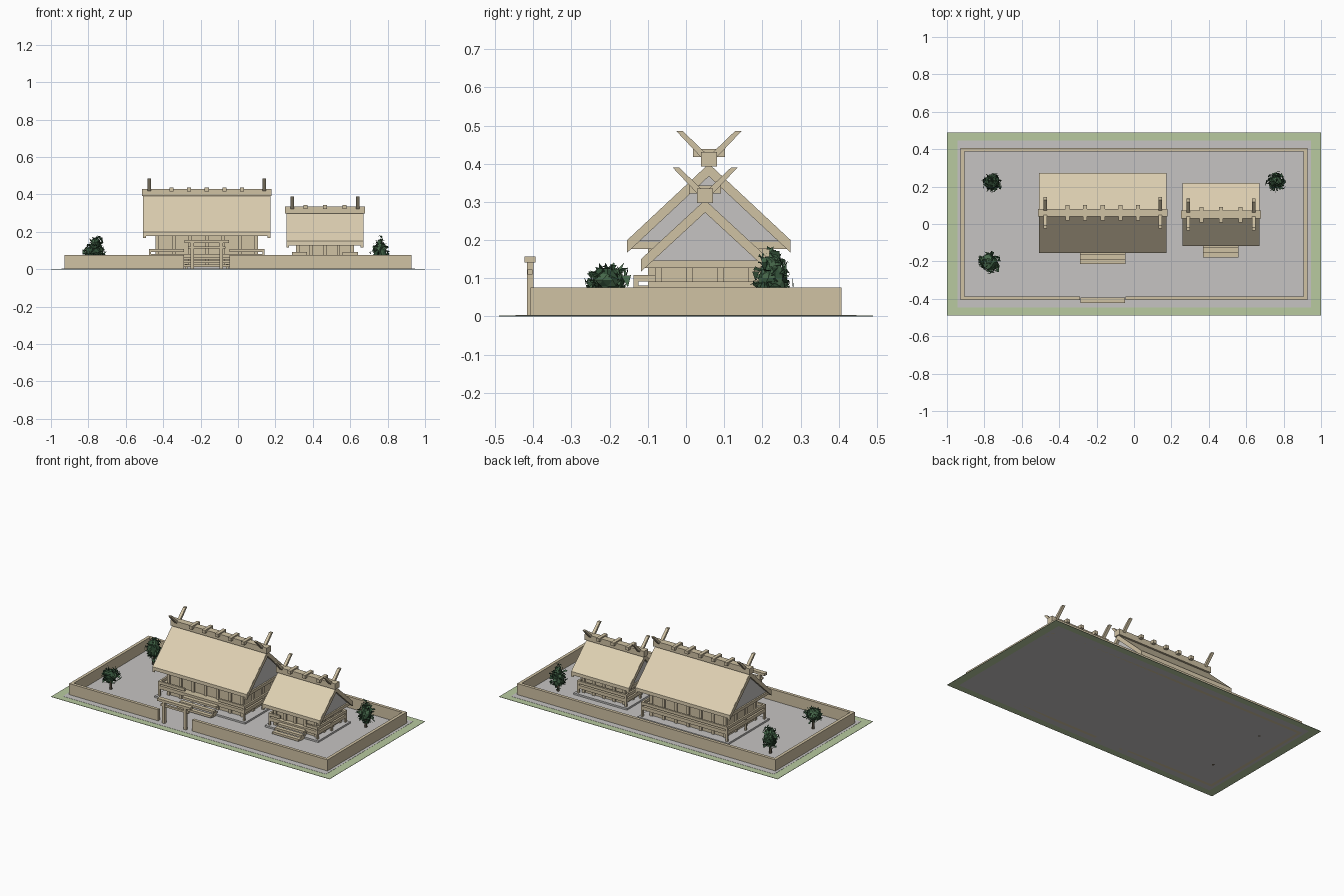
import bpy, bmesh, math, random
from mathutils import Vector

random.seed(4)
if "Cube" in bpy.data.objects:
    bpy.data.objects.remove(bpy.data.objects["Cube"])


def material(name, *rgb):
    lin = [(c / 255 / 12.92) if c < 10 else ((c / 255 + 0.055) / 1.055) ** 2.4 for c in rgb] + [1]
    m = bpy.data.materials.new(name)
    m.use_nodes = True
    m.diffuse_color = lin
    m.node_tree.nodes["Principled BSDF"].inputs["Base Color"].default_value = lin
    return m


THATCH = material("pale thatch", 222, 208, 178)
WOOD = material("cypress wood", 208, 194, 164)
GRAVEL = material("grey gravel", 198, 196, 194)
GRASS = material("grass green", 184, 202, 160)
LEAF = material("leaf green", 72, 106, 76)
DARK = material("dark leaf green", 50, 80, 56)
TRUNK = material("trunk brown", 98, 88, 74)


def finish(name, bm, *mats):
    me = bpy.data.meshes.new(name)
    bm.normal_update()
    bm.to_mesh(me)
    bm.free()
    for m in mats:
        me.materials.append(m)
    ob = bpy.data.objects.new(name, me)
    bpy.context.collection.objects.link(ob)
    return ob


def add_box(bm, x0, x1, y0, y1, z0, z1):
    for v in bmesh.ops.create_cube(bm, size=1)["verts"]:
        v.co = Vector(((x0 + x1) / 2 + v.co.x * (x1 - x0),
                       (y0 + y1) / 2 + v.co.y * (y1 - y0),
                       (z0 + z1) / 2 + v.co.z * (z1 - z0)))


def boxes(name, mat, *specs):
    bm = bmesh.new()
    for s in specs:
        add_box(bm, *s)
    return finish(name, bm, mat)


def prism(name, mat, profiles, spans):
    """Extrude each (y, z) profile along x over each span."""
    bm = bmesh.new()
    for pts in profiles:
        for x0, x1 in spans:
            face = bm.faces.new([bm.verts.new((x0, y, z)) for y, z in pts])
            new = bmesh.ops.extrude_face_region(bm, geom=[face])["geom"]
            for v in new:
                if isinstance(v, bmesh.types.BMVert):
                    v.co.x = x1
    bmesh.ops.recalc_face_normals(bm, faces=bm.faces)
    return finish(name, bm, mat)


# Ground: grass border around the gravel court
W, D, GX, GY = 1, 0.49, 0.945, 0.447
boxes("grass_border", GRASS,
      (-W, W, -D, -GY, 0, 0.002), (-W, W, GY, D, 0, 0.002),
      (-W, -GX, -GY, GY, 0, 0.002), (GX, W, -GY, GY, 0, 0.002))
boxes("gravel_court", GRAVEL, (-GX, GX, -GY, GY, 0, 0.003))

# Enclosing wall with a gate opening
X, Y, T, H = 0.927, 0.407, 0.02, 0.075
MAIN = -0.167
boxes("court_wall", WOOD,
      (-X, X, Y - T, Y, 0, H),
      (-X, MAIN - 0.122, -Y, T - Y, 0, H), (MAIN + 0.122, X, -Y, T - Y, 0, H),
      (-X, T - X, T - Y, Y - T, 0, H), (X - T, X, T - Y, Y - T, 0, H))

# Gate: two posts, tie beam and a wider top beam
boxes("gate", WOOD,
      *[(MAIN + s * 0.077 - 0.009, MAIN + s * 0.077 + 0.009, -0.417, -0.4, 0, 0.142) for s in (-1, 1)],
      (MAIN - 0.1, MAIN + 0.1, -0.415, -0.402, 0.11, 0.123),
      (MAIN - 0.12, MAIN + 0.12, -0.423, -0.394, 0.141, 0.157))


def hall(tag, cx, cy, hx, hy, eave, apex, deck, dx, dy, bx, by, bays, stair, logs, pitch):
    """Raised hall; hx/hy roof, dx/dy deck and bx/by body half sizes."""
    drop = 0.023
    edge = eave + drop
    slope = (apex - edge) / hy

    boxes(tag + "_base_slab", GRAVEL, (cx - dx - 0.015, cx + dx + 0.015, cy - dy - 0.015, cy + dy + 0.015, 0, 0.014))
    # Body with corner and bay posts
    boxes(tag + "_walls", WOOD, (cx - bx, cx + bx, cy - by, cy + by, 0.014, eave))
    posts = []
    w = 0.009
    for i in range(bays + 1):
        px = cx - bx + 2 * bx * i / bays
        posts += [(px - w, px + w, cy + s * by - w, cy + s * by + w, 0.014, eave) for s in (-1, 1)]
    for j in (1, 2):
        py = cy - by + 2 * by * j / 3
        posts += [(cx + s * bx - w, cx + s * bx + w, py - w, py + w, 0.014, eave) for s in (-1, 1)]
    boxes(tag + "_posts", WOOD, *posts)

    # Veranda deck with a low rail left open at the stair
    boxes(tag + "_deck", WOOD, (cx - dx, cx + dx, cy - dy, cy + dy, deck - 0.05, deck - 0.028))
    r, z0, z1 = 0.012, deck - 0.018, deck
    rails = [(cx - dx, cx + dx, cy + dy - r, cy + dy, z0, z1)]
    for s in (-1, 1):
        xs = sorted((cx + s * dx, cx + s * (dx - r)))
        rails.append((*xs, cy - dy, cy + dy, z0, z1))
        xs = sorted((cx + s * dx, cx + s * stair))
        rails.append((*xs, cy - dy, cy - dy + r, z0, z1))
        for t in (-1, 0, 1):
            px, py = cx + s * (dx - r / 2), cy + t * (dy - r / 2)
            rails.append((px - r / 2, px + r / 2, py - r / 2, py + r / 2, 0.014, z0))
    boxes(tag + "_rail", WOOD, *rails)

    # Front stair
    top = deck - 0.028
    boxes(tag + "_stair", WOOD,
          *[(cx - stair, cx + stair, cy - dy - 0.026 * (i + 1), cy - dy - 0.026 * i,
             top * (3 - i) / 4 - 0.008, top * (3 - i) / 4 + 0.006) for i in range(3)],
          *[(cx + s * stair * 0.9 - 0.006, cx + s * stair * 0.9 + 0.006, cy - dy - 0.05, cy - dy, 0, top / 3)
            for s in (-1, 1)])

    # Roof: two slopes, gable infill, tie slab and end boards
    def slope_profile(s, lift, thick):
        return [(cy, apex + lift), (cy + s * hy, edge + lift), (cy + s * hy, edge + lift - thick),
                (cy, apex + lift - thick)]

    both = (-1, 1)
    prism(tag + "_roof", THATCH, [slope_profile(s, 0, 0.022) for s in both], [(cx - hx, cx + hx)])
    ends = [(cx - hx, cx - hx + 0.014), (cx + hx - 0.014, cx + hx)]
    prism(tag + "_end_boards", WOOD, [slope_profile(s, -0.001, 0.032) for s in both],
          [(cx - hx - 0.002, cx - hx + 0.014), (cx + hx - 0.014, cx + hx + 0.002)])
    g = hy - 0.02
    prism(tag + "_gable", GRAVEL, [[(cy - g, edge - 0.003), (cy + g, edge - 0.003), (cy, apex - 0.01)]],
          [(cx - hx + 0.016, cx + hx - 0.016)])
    boxes(tag + "_eave_slab", WOOD, (cx - hx + 0.008, cx + hx - 0.008, cy - hy + 0.004, cy + hy - 0.004, eave, edge - 0.004))

    # Ridge beam, cross logs and forked finials
    boxes(tag + "_ridge", WOOD, (cx - hx - 0.008, cx + hx + 0.008, cy - 0.021, cy + 0.021, apex - 0.008, apex + 0.03))
    mid = (logs - 1) / 2
    boxes(tag + "_ridge_logs", WOOD,
          *[(cx + (i - mid) * pitch - 0.011, cx + (i - mid) * pitch + 0.011, cy - 0.042, cy + 0.042,
             apex + 0.017, apex + 0.038) for i in range(logs)])
    fork = [[(cy, apex - 0.005), (cy + s * 0.085, apex + 0.085), (cy + s * 0.068, apex + 0.085),
             (cy - s * 0.012, apex + 0.008)] for s in both]
    fx = hx - 0.03
    prism(tag + "_forked_finials", WOOD, fork, [(cx + s * fx - 0.009, cx + s * fx + 0.009) for s in both])


hall("main_hall", MAIN, 0.06, 0.338, 0.214, 0.177, 0.4, 0.109, 0.31, 0.197, 0.265, 0.15, 6, 0.122, 5, 0.094)
hall("side_hall", 0.465, 0.05, 0.205, 0.168, 0.127, 0.305, 0.092, 0.177, 0.15, 0.145, 0.122, 4, 0.095, 3, 0.105)


def tree(name, x, y, rad, z0, z1, taper, leaves):
    # Faceted core wrapped in scattered leaf tufts
    bm = bmesh.new()
    mid, half = (z0 + z1) / 2, (z1 - z0) / 2

    def shape(d, k):
        width = rad * k * (1 - taper * d.z)
        return Vector((x + d.x * width, y + d.y * width, mid + d.z * half * k))

    for v in bmesh.ops.create_icosphere(bm, subdivisions=2, radius=1)["verts"]:
        v.co = shape(v.co.normalized(), random.uniform(0.65, 0.9))
    for f in bm.faces:
        f.material_index = random.random() < 0.5
    for _ in range(leaves):
        d = Vector([random.gauss(0, 1) for _ in range(3)]).normalized()
        c = shape(d, random.uniform(0.7, 0.92))
        offs = [Vector([random.uniform(-1, 1) for _ in range(3)]) * 0.02 for _ in range(3)]
        f = bm.faces.new([bm.verts.new(c + o) for o in offs])
        f.material_index = random.random() < 0.5
    finish(name + "_foliage", bm, LEAF, DARK)
    bm = bmesh.new()
    bmesh.ops.create_cone(bm, cap_ends=True, segments=6, radius1=0.009, radius2=0.006, depth=mid)
    bmesh.ops.translate(bm, verts=bm.verts, vec=(x, y, mid / 2))
    finish(name + "_trunk", bm, TRUNK)


tree("back_right_tree", -0.76, 0.22, 0.045, 0.03, 0.185, 0.3, 110)
tree("front_right_tree", -0.77, -0.205, 0.056, 0.05, 0.14, 0.0, 110)
tree("back_left_tree", 0.76, 0.225, 0.044, 0.025, 0.175, 0.35, 110)
